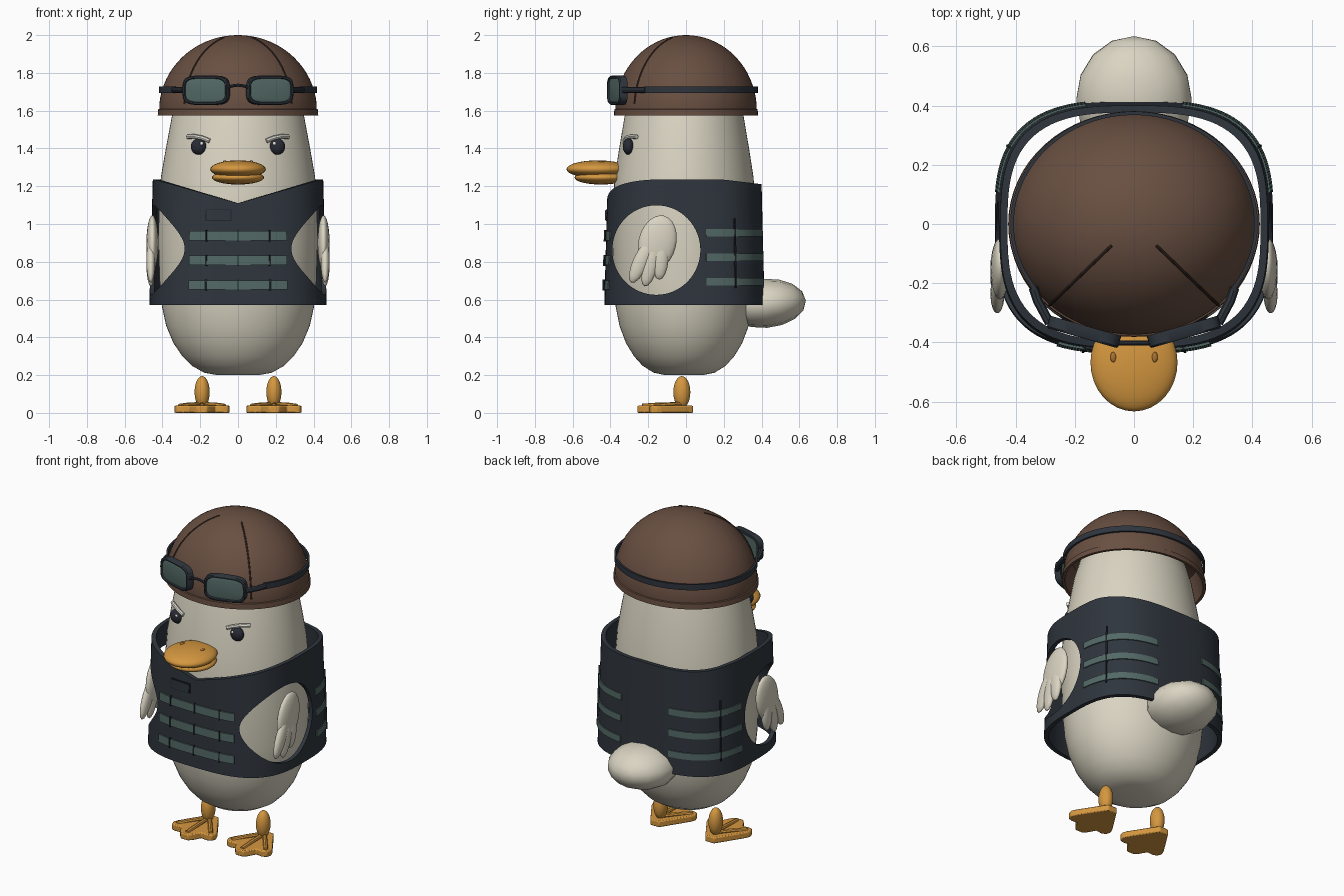
import bpy, bmesh
from math import sin, cos, pi, radians, atan2, copysign
from mathutils import Vector, Matrix

if "Cube" in bpy.data.objects:
    bpy.data.objects.remove(bpy.data.objects["Cube"])


def material(name, r, g, b):
    m = bpy.data.materials.new(name)
    m.use_nodes = True
    m.diffuse_color = (r, g, b, 1)
    node = next(n for n in m.node_tree.nodes if n.type == "BSDF_PRINCIPLED")
    node.inputs["Base Color"].default_value = (r, g, b, 1)
    node.inputs["Roughness"].default_value = 0.8
    return m


cream = material("cream", 0.70, 0.66, 0.54)
brown = material("leather_brown", 0.14, 0.078, 0.053)
seam_brown = material("seam_brown", 0.05, 0.028, 0.02)
navy = material("vest_navy", 0.028, 0.036, 0.047)
trim = material("dark_trim", 0.014, 0.018, 0.024)
green = material("grey_green", 0.085, 0.14, 0.13)
orange = material("orange", 0.66, 0.31, 0.05)
dark_orange = material("dark_orange", 0.40, 0.17, 0.03)
eye_dark = material("eye_dark", 0.022, 0.024, 0.035)
white = material("white", 0.85, 0.83, 0.76)


def finish(bm, name, mat, mirror=False, angle=40):
    bmesh.ops.recalc_face_normals(bm, faces=bm.faces)
    me = bpy.data.meshes.new(name)
    bm.to_mesh(me)
    bm.free()
    me.materials.append(mat)
    ob = bpy.data.objects.new(name, me)
    bpy.context.collection.objects.link(ob)
    smooth(ob, angle)
    if mirror:
        ob.modifiers.new("mirror", "MIRROR")
    return ob


def smooth(ob, angle=40):
    bpy.ops.object.select_all(action="DESELECT")
    ob.select_set(True)
    bpy.context.view_layer.objects.active = ob
    bpy.ops.object.shade_smooth_by_angle(angle=radians(angle))


def loft(name, rings, mat, loop=False, mirror=False):
    """Skin a list of closed rings; loop joins last to first, otherwise ends are capped."""
    bm = bmesh.new()
    vs = [[bm.verts.new(p) for p in ring] for ring in rings]
    n = len(vs[0])
    pairs = list(zip(vs, vs[1:])) + ([(vs[-1], vs[0])] if loop else [])
    for a, b in pairs:
        for i in range(n):
            j = (i + 1) % n
            bm.faces.new((a[i], a[j], b[j], b[i]))
    if not loop:
        bm.faces.new(vs[0])
        bm.faces.new(vs[-1])
    return finish(bm, name, mat, mirror)


def ball(name, centre, radii, mat, rot=0, mirror=False, seg=24):
    bm = bmesh.new()
    mtx = Matrix.Translation(centre) @ Matrix.Rotation(rot, 4, "X") @ Matrix.Diagonal((*radii, 1))
    bmesh.ops.create_uvsphere(bm, u_segments=seg, v_segments=max(8, seg // 2), radius=1, matrix=mtx)
    return finish(bm, name, mat, mirror, 60)


def tube(name, points, radius, mat, mirror=False):
    rings = []
    pts = [Vector(p) for p in points]
    for i, p in enumerate(pts):
        d = (pts[min(i + 1, len(pts) - 1)] - pts[max(i - 1, 0)]).normalized()
        side = d.cross(Vector((0, 0, 1))).normalized()
        up = side.cross(d)
        rings.append([p + radius * (side * cos(k * pi / 4) + up * sin(k * pi / 4)) for k in range(8)])
    return loft(name, rings, mat, mirror=mirror)


def oval(z, rx, ry, yc=0.0, n=64):
    return [(rx * cos(2 * pi * k / n), yc + ry * sin(2 * pi * k / n), z) for k in range(n)]


# Body
profile = [(0.2, 0.11), (0.213, 0.18), (0.25, 0.245), (0.3, 0.295), (0.37, 0.342), (0.46, 0.38),
           (0.56, 0.402), (0.7, 0.416), (0.9, 0.422), (1.1, 0.42), (1.25, 0.408), (1.4, 0.382),
           (1.57, 0.35), (1.74, 0.3), (1.87, 0.2), (1.93, 0.05)]
loft("body", [oval(z, r, r * 0.9, -0.01) for z, r in profile], cream)

# Tail
ball("tail", (0, 0.42, 0.58), (0.2, 0.13, 0.215), cream, rot=radians(-86), seg=14)


# Cap, closed underneath, with a raised rim
cap = [(1.74, 0.3), (1.72, 0.37), (1.575, 0.408), (1.575, 0.425), (1.607, 0.423), (1.61, 0.416)]
cap += [(1.6 + 0.4 * sin(t * pi / 36), 0.418 * cos(t * pi / 36)) for t in range(1, 18)] + [(2.0, 0.008)]
loft("cap", [oval(z, r, r * 0.897) for z, r in cap], brown)

# Cap seams running forward and outward
seam = []
for k in range(13):
    t = radians(5 + k * 5.8)
    a = radians(-47)
    r = 0.418 * cos(t)
    seam.append((r * cos(a), r * 0.897 * sin(a), 1.6 + 0.4 * sin(t)))
tube("cap_seam", seam, 0.005, seam_brown, mirror=True)


# Vest surface: squared oval, tapering upward
def vest(t, z, off=0.0):
    s = 1.01 - 0.06 * (z - 0.57)
    a, b = 0.465 * s + off, 0.42 * s + off
    r = (abs(cos(t) / a) ** 3 + abs(sin(t) / b) ** 3) ** (-1 / 3)
    return Vector((r * cos(t), r * sin(t) - 0.008, z))


def vest_top(t):
    p = vest(t, 1.2)
    if p.y < 0:
        return 1.11 + 0.125 * min(1, abs(p.x) / 0.44)
    return 1.235 - 0.12 * max(0, p.y - 0.2)


columns = []
for k in range(120):
    t = 2 * pi * k / 120
    zs = [0.57 + (vest_top(t) - 0.57) * i / 8 for i in range(9)]
    columns.append([vest(t, z) for z in zs] + [vest(t, z, -0.024) for z in reversed(zs)])
vest_ob = loft("vest", columns, navy, loop=True)

# Armholes
bm = bmesh.new()
bmesh.ops.create_cone(bm, cap_ends=True, segments=64, radius1=1, radius2=1, depth=1.4,
                      matrix=Matrix.Translation((0, -0.157, 0.862))
                      @ Matrix.Diagonal((1, 0.233, 0.237, 1)) @ Matrix.Rotation(pi / 2, 4, "Y"))
cutter = finish(bm, "armhole_cutter", navy)
cutter.hide_render = True
cut = vest_ob.modifiers.new("armholes", "BOOLEAN")
cut.operation, cut.solver, cut.object = "DIFFERENCE", "EXACT", cutter
bpy.context.view_layer.objects.active = vest_ob
bpy.ops.object.modifier_apply(modifier=cut.name)
bpy.data.objects.remove(cutter)
smooth(vest_ob)


def strip(name, surface, a0, a1, z0, z1, thick, mat, mirror=False):
    """A band lying on a surface between two compass angles."""
    n = max(2, int(abs(a1 - a0) / 3))
    rings = []
    for k in range(n + 1):
        t = radians(a0 + (a1 - a0) * k / n)
        rings.append([surface(t, z0, -0.004), surface(t, z0, thick),
                      surface(t, z1, thick), surface(t, z1, -0.004)])
    return loft(name, rings, mat, mirror=mirror)


# Webbing rows, front and back, with stitched dividers
for i in range(3):
    z = 0.937 - 0.13 * i
    strip(f"front_webbing_{i}", vest, -123, -57, z - 0.025, z + 0.025, 0.008, green)
    strip(f"back_webbing_{i}", vest, 14, 68.5, z - 0.003, z + 0.037, 0.006, green, mirror=True)
    for j, a in enumerate((-112, -90, -68)):
        strip(f"webbing_stitch_{i}_{j}", vest, a - 0.5, a + 0.5, z - 0.03, z + 0.03, 0.012, trim)
strip("back_seam", vest, 32, 32.9, 0.66, 1.03, 0.009, trim, mirror=True)

# Chest patch
strip("patch_border", vest, -113, -94.6, 1.017, 1.078, 0.004, trim)
strip("patch", vest, -112, -95.5, 1.022, 1.073, 0.008, navy)


# Goggle strap and side connectors
def strap_surface(t, z, off):
    return Vector(((0.41 + off) * cos(t), (0.372 + off) * sin(t), z))


strip("goggle_strap", strap_surface, -36, 216, 1.693, 1.728, 0.008, navy)
tube("strap_connector", [(0.34, -0.215, 1.71), (0.325, -0.26, 1.71), (0.285, -0.335, 1.71)], 0.016, navy, True)

# Goggles: rounded frames angled back, with lenses
turn = Matrix.Translation((0.17, -0.368, 1.708)) @ Matrix.Rotation(radians(16), 4, "Z")


def lens_ring(inset, depth):
    ring = []
    for k in range(40):
        c, s = cos(2 * pi * k / 40), sin(2 * pi * k / 40)
        x = (0.125 - inset) * copysign(abs(c) ** 0.5, c)
        z = (0.078 - inset) * copysign(abs(s) ** 0.5, s)
        ring.append(turn @ Vector((x, depth, z)))
    return ring


loft("goggle_frame", [lens_ring(*p) for p in ((0, 0.025), (0, -0.012), (0.005, -0.018), (0.012, -0.018),
                                             (0.016, -0.01), (0.016, 0.025))], navy, True, True)
loft("goggle_lens", [lens_ring(0.014, 0.015), lens_ring(0.014, -0.01), lens_ring(0.03, -0.014)],
     green, mirror=True)
tube("goggle_bridge", [(x, -0.402, 1.735 - 4 * x * x) for x in (-0.055, -0.03, 0, 0.03, 0.055)], 0.008, navy)

# Face
ball("eye", (0.208, -0.305, 1.41), (0.042, 0.03, 0.043), eye_dark, mirror=True)
ball("eye_glint", (0.193, -0.331, 1.426), (0.009, 0.005, 0.009), white, mirror=True, seg=12)
tube("eyebrow", [(0.15, -0.325, 1.44), (0.19, -0.315, 1.456), (0.23, -0.292, 1.464),
                 (0.268, -0.262, 1.462)], 0.012, white, True)

# Beak
ball("upper_beak", (0, -0.468, 1.29), (0.147, 0.165, 0.047), orange, seg=32)
ball("lower_beak", (0, -0.45, 1.246), (0.138, 0.14, 0.037), orange, seg=32)
ball("nostril", (0.07, -0.45, 1.33), (0.01, 0.018, 0.006), dark_orange, mirror=True, seg=12)

# Wings: a rounded shoulder with three feather tips
ball("wing", (0.453, -0.152, 0.9), (0.032, 0.1, 0.148), cream, rot=radians(-14), mirror=True)
for i, (y, z) in enumerate(((-0.29, 0.69), (-0.218, 0.67), (-0.142, 0.705))):
    root = Vector((0.455, -0.155 + 0.025 * (i - 1), 0.92))
    tip = Vector((0.468, y, z))
    d = tip - root
    ball(f"wing_feather_{i}", (root + tip) / 2, (0.024, 0.043, d.length / 2), cream,
         rot=atan2(-d.y, d.z), mirror=True, seg=16)

# Legs and webbed feet
ball("leg", (0.19, -0.022, 0.11), (0.04, 0.045, 0.085), orange, mirror=True)
half = [(0.03, 0.038), (0.048, 0.01), (0.135, -0.125), (0.147, -0.155), (0.138, -0.185), (0.11, -0.195),
        (0.07, -0.19), (0.045, -0.235), (0.025, -0.258)]
outline = half + [(-x, y) for x, y in reversed(half)]
bm = bmesh.new()
sole = bm.faces.new([bm.verts.new((0.19 + x, y, 0)) for x, y in outline])
top = bmesh.ops.extrude_face_region(bm, geom=[sole])["geom"]
bmesh.ops.translate(bm, vec=(0, 0, 0.038), verts=[v for v in top if isinstance(v, bmesh.types.BMVert)])
foot = finish(bm, "foot", orange, mirror=True)
bevel = foot.modifiers.new("soft_edge", "BEVEL")
bevel.width, bevel.segments = 0.006, 2
for i, (x, y) in enumerate(((-0.118, -0.165), (0, -0.232), (0.118, -0.165))):
    tube(f"toe_{i}", [(0.19, -0.01, 0.045), (0.19 + x * 0.6, -0.01 + (y + 0.01) * 0.6, 0.042),
                      (0.19 + x, y, 0.036)], 0.013, orange, True)
